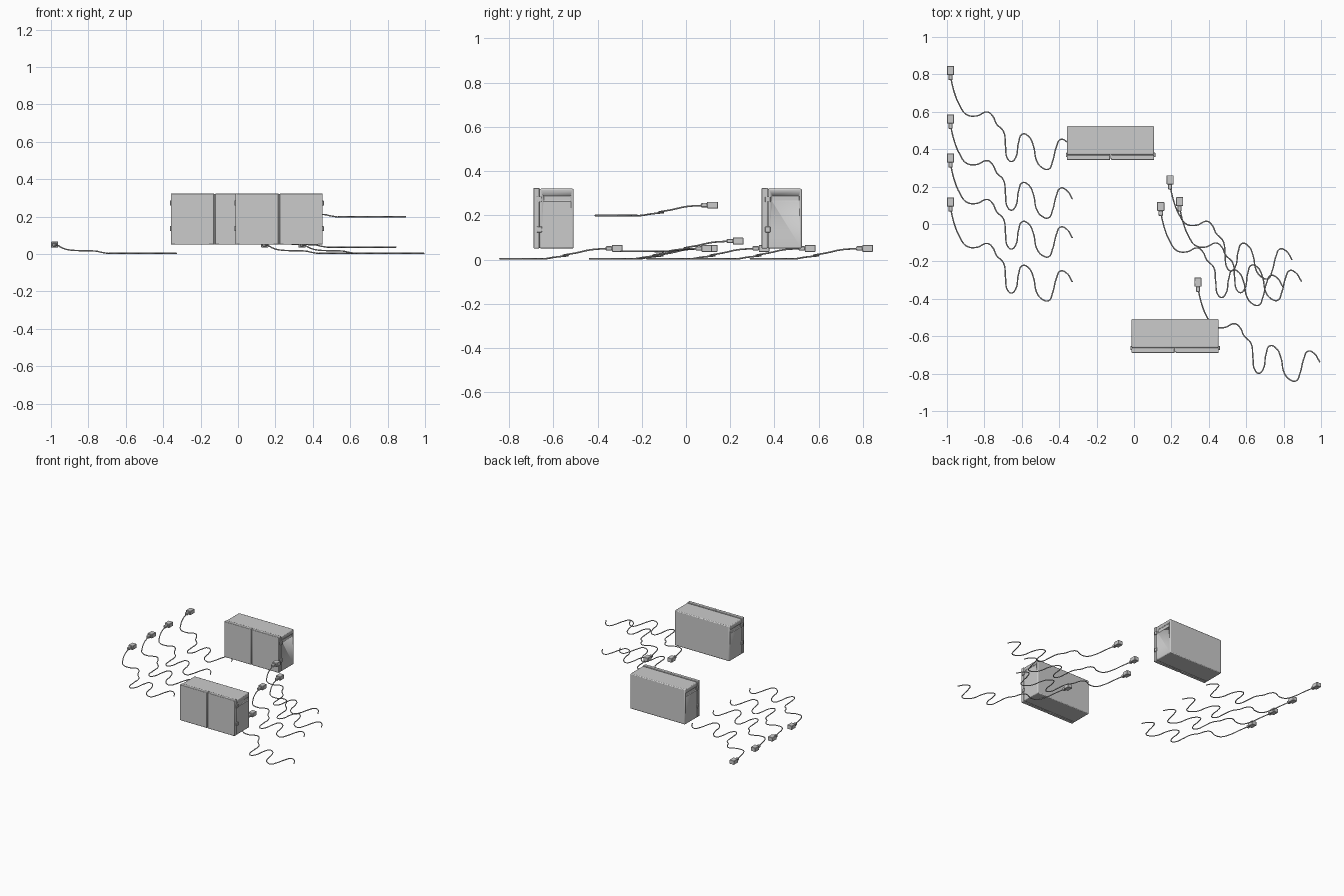
import bpy

if "Cube" in bpy.data.objects:
    bpy.data.objects.remove(bpy.data.objects["Cube"])

COL = bpy.context.scene.collection


def box(name, x, y, z, bevel=0.0, segments=2):
    """Box from (min, max) ranges with an optional rounded edge."""
    bpy.ops.mesh.primitive_cube_add(size=1)
    o = bpy.context.object
    o.name = name
    r = (x, y, z)
    o.scale = [b - a for a, b in r]
    o.location = [(a + b) / 2 for a, b in r]
    bpy.ops.object.transform_apply(location=False, rotation=False, scale=True)
    if bevel:
        m = o.modifiers.new("round", 'BEVEL')
        m.width, m.segments = bevel, segments
        bpy.ops.object.shade_smooth_by_angle()
    return o


def cabinet(tag, cx, cy):
    """Two-door cabinet with side grips, hinges and a small latch."""
    w, front, back = 0.233, cy - 0.091, cy + 0.091
    seam = front + 0.027
    body = box(f"cabinet_body_{tag}", (cx - w, cx + w), (seam + 0.001, back),
               (0.05, 0.32), 0.006)
    for side, s in (("left", -1), ("right", 1)):
        # recessed grip on the side wall
        xs = sorted((cx + s * (w - 0.005), cx + s * (w + 0.02)))
        cutter = box(f"grip_cutter_{tag}_{side}", xs,
                     (front + 0.045, back - 0.012), (0.262, 0.29), 0.004)
        cutter.hide_render = True
        cutter.hide_set(True)
        m = body.modifiers.new("grip", 'BOOLEAN')
        m.operation, m.object, m.solver = 'DIFFERENCE', cutter, 'EXACT'
        # door leaf
        xs = sorted((cx + s * 0.003, cx + s * w))
        box(f"door_{tag}_{side}", xs, (front, seam), (0.05, 0.324), 0.004)
        # hinges on the outer edge
        for level, z in (("low", 0.136), ("high", 0.272)):
            xs = sorted((cx + s * (w - 0.004), cx + s * (w + 0.006)))
            box(f"hinge_{tag}_{side}_{level}", xs, (seam - 0.011, seam + 0.012),
                (z - 0.013, z + 0.013), 0.002)
    # strip behind the gap between the doors
    box(f"centre_strip_{tag}", (cx - 0.004, cx + 0.004),
        (front + 0.008, seam + 0.004), (0.052, 0.322))


# cable path, relative to the plug's far end
PATH = [
    (0, -.06, .05), (.021, -.144, .044), (.048, -.209, .03), (.086, -.26, .021),
    (.139, -.267, .018), (.198, -.246, .017), (.225, -.267, .015),
    (.246, -.31, .01), (.283, -.35), (.294, -.43), (.305, -.495), (.326, -.511),
    (.348, -.49), (.364, -.408), (.385, -.364), (.417, -.376), (.444, -.43),
    (.46, -.506), (.487, -.542), (.524, -.552), (.545, -.512), (.567, -.43),
    (.588, -.393), (.62, -.404), (.652, -.452)]


def cable(tag, x, y, z):
    """Winding cable with a square plug."""
    cu = bpy.data.curves.new(f"cable_{tag}", 'CURVE')
    cu.dimensions = '3D'
    cu.bevel_depth, cu.bevel_resolution = 0.0036, 2
    cu.resolution_u, cu.use_fill_caps = 6, True
    sp = cu.splines.new('BEZIER')
    sp.bezier_points.add(len(PATH) - 1)
    for bp, p in zip(sp.bezier_points, PATH):
        pz = p[2] if len(p) > 2 else 0.0038
        bp.co = (x + p[0], y + p[1], z + pz)
        bp.handle_left_type = bp.handle_right_type = 'AUTO'
    COL.objects.link(bpy.data.objects.new(f"cable_{tag}", cu))
    box(f"plug_{tag}", (x - 0.019, x + 0.019), (y - 0.048, y),
        (z + 0.035, z + 0.066), 0.002, 1)
    box(f"plug_neck_{tag}", (x - 0.011, x + 0.011), (y - 0.076, y - 0.046),
        (z + 0.041, z + 0.06), 0.003, 1)


cabinet("rear", -0.125, 0.433)
cabinet("front", 0.22, -0.599)

for i, (x, y, z) in enumerate([
        (-.981, .845, 0), (-.981, .585, 0), (-.981, .377, 0), (-.981, .142, 0),
        (.193, .26, .033), (.244, .144, .195), (.143, .118, 0), (.342, -.287, 0)]):
    cable(i + 1, x, y, z)
